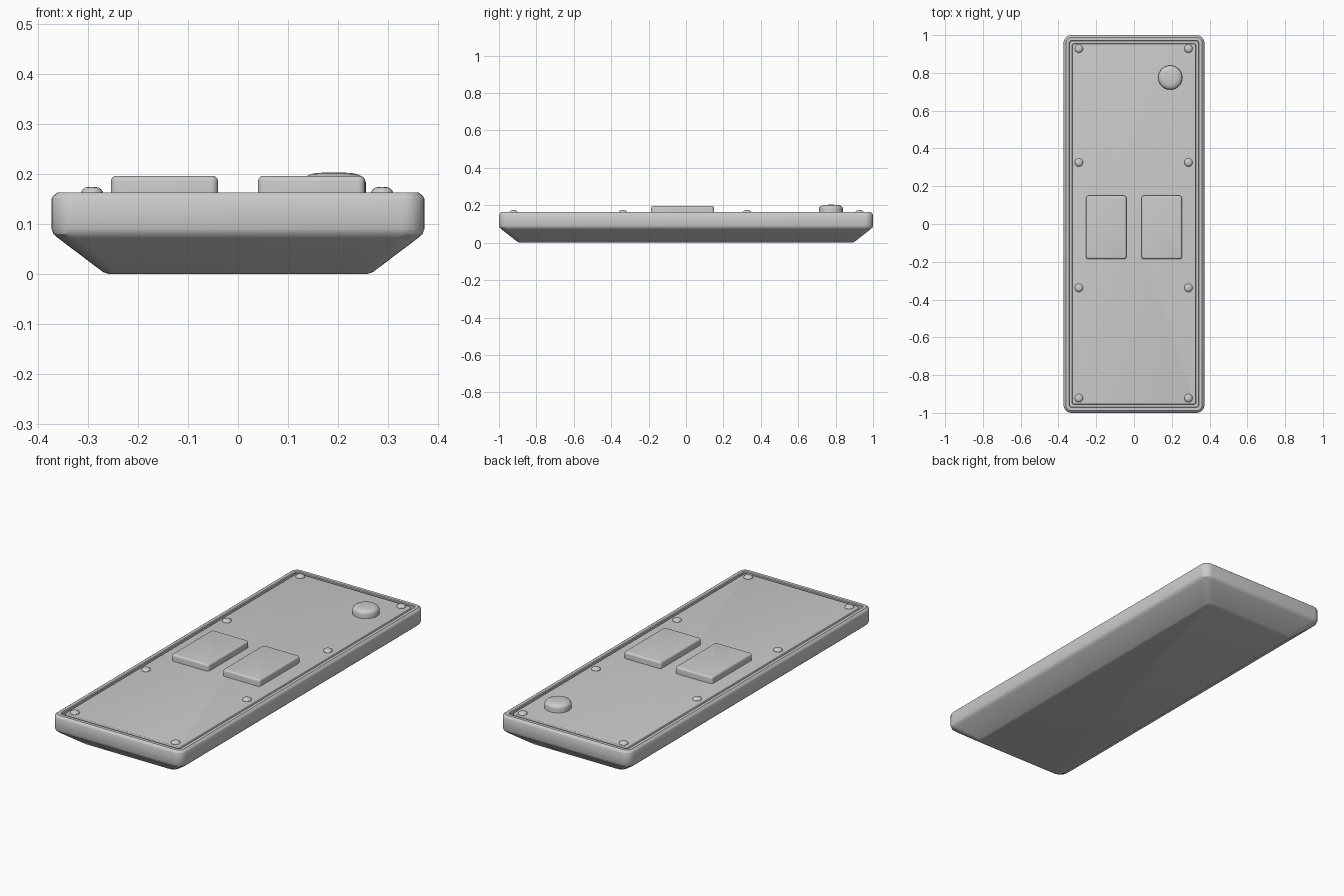
import bpy, bmesh, math

if "Cube" in bpy.data.objects:
    bpy.data.objects.remove(bpy.data.objects["Cube"])


def rounded_rect(hx, hy, r, z, cx=0, cy=0, n=6):
    pts = []
    for k, (sx, sy) in enumerate([(1, 1), (-1, 1), (-1, -1), (1, -1)]):
        for i in range(n + 1):
            a = math.pi / 2 * (k + i / n)
            pts.append((cx + sx * (hx - r) + r * math.cos(a),
                        cy + sy * (hy - r) + r * math.sin(a), z))
    return pts


def circle(r, z, cx, cy, n):
    return [(cx + r * math.cos(2 * math.pi * i / n),
             cy + r * math.sin(2 * math.pi * i / n), z) for i in range(n)]


def loft(name, rings, angle=30):
    bm = bmesh.new()
    loops = [[bm.verts.new(p) for p in ring] for ring in rings]
    n = len(loops[0])
    for a, b in zip(loops, loops[1:]):
        for i in range(n):
            j = (i + 1) % n
            bm.faces.new((a[i], a[j], b[j], b[i]))
    bm.faces.new(loops[0][::-1])
    bm.faces.new(loops[-1])
    bmesh.ops.recalc_face_normals(bm, faces=bm.faces)
    mesh = bpy.data.meshes.new(name)
    bm.to_mesh(mesh)
    bm.free()
    ob = bpy.data.objects.new(name, mesh)
    bpy.context.collection.objects.link(ob)
    bpy.ops.object.select_all(action='DESELECT')
    ob.select_set(True)
    bpy.context.view_layer.objects.active = ob
    bpy.ops.object.shade_smooth_by_angle(angle=math.radians(angle))
    return ob


def rounded_block(name, hx, hy, r, z0, z1, bevel, cx=0, cy=0):
    rings = [rounded_rect(hx, hy, r, z0, cx, cy)]
    for i in range(5):
        a = math.pi / 2 * i / 4
        d = bevel * (1 - math.cos(a))
        rings.append(rounded_rect(hx - d, hy - d, r - d * 0.8,
                                  z1 - bevel + bevel * math.sin(a), cx, cy))
    return loft(name, rings)


# Tapered case with a raised rim and a recess for the face plate
profile = [  # half width, half length, corner radius, height
    (0.258, 0.888, 0.022, 0.0), (0.270, 0.900, 0.030, 0.004),
    (0.360, 0.987, 0.040, 0.072), (0.369, 0.996, 0.042, 0.080),
    (0.373, 1.000, 0.043, 0.091), (0.373, 1.000, 0.043, 0.150),
    (0.370, 0.997, 0.040, 0.156), (0.361, 0.988, 0.031, 0.163),
    (0.345, 0.972, 0.016, 0.163), (0.341, 0.968, 0.012, 0.160),
    (0.341, 0.968, 0.012, 0.140)]
loft("case", [rounded_rect(*p) for p in profile])

# Face plate
rounded_block("face_plate", 0.328, 0.955, 0.010, 0.135, 0.162, 0.004)

# Pair of rectangular buttons
for side, x in (("left", -0.147), ("right", 0.147)):
    rounded_block("button_" + side, 0.107, 0.168, 0.014, 0.155, 0.196, 0.010,
                  x, -0.018)

# Round power button
knob = [(0.064, 0.155), (0.064, 0.182), (0.062, 0.189), (0.056, 0.195),
        (0.046, 0.200), (0.034, 0.202), (0.015, 0.203)]
loft("round_button", [circle(r, z, 0.192, 0.775, 32) for r, z in knob])

# Screws along both edges
screw = [(0.022, 0.155), (0.022, 0.164), (0.019, 0.169), (0.013, 0.173),
         (0.006, 0.174)]
for y in (-0.922, -0.338, 0.326, 0.928):
    for x in (-0.292, 0.288):
        loft("screw", [circle(r, z, x, y, 16) for r, z in screw])
